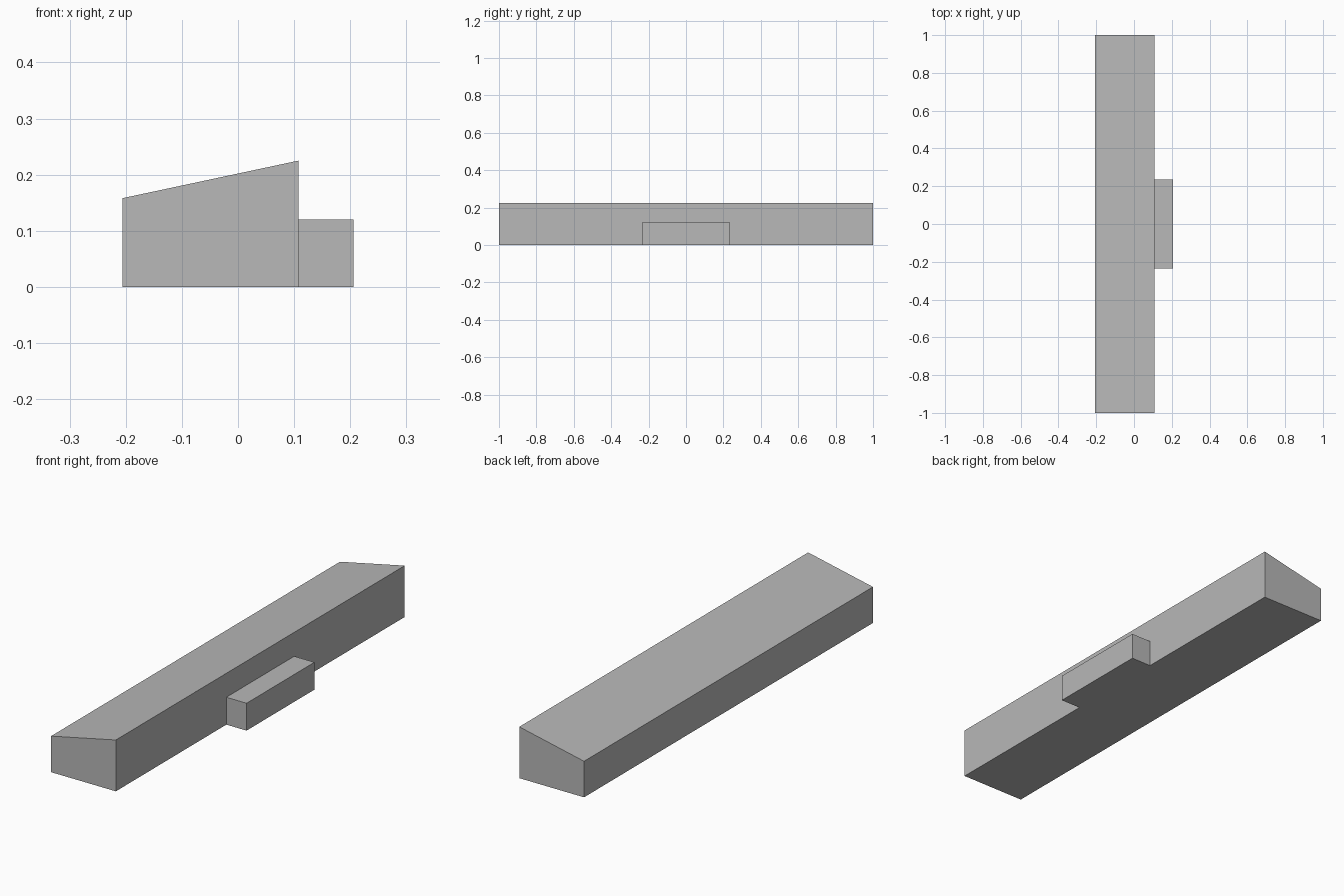
import bpy
import bmesh

cube = bpy.data.objects.get("Cube")
if cube:
    bpy.data.objects.remove(cube, do_unlink=True)

# Single plain grey
grey = bpy.data.materials.new("plain_grey")
grey.use_nodes = True
colour = (0.48, 0.48, 0.48, 1)
grey.diffuse_color = colour
grey.node_tree.nodes["Principled BSDF"].inputs["Base Color"].default_value = colour


def extruded_part(name, profile, half_length):
    """Extrude an x-z profile along y, centred on y = 0."""
    bm = bmesh.new()
    face = bm.faces.new([bm.verts.new((x, -half_length, z)) for x, z in profile])
    result = bmesh.ops.extrude_face_region(bm, geom=[face])
    moved = [v for v in result["geom"] if isinstance(v, bmesh.types.BMVert)]
    bmesh.ops.translate(bm, verts=moved, vec=(0, 2 * half_length, 0))
    bmesh.ops.recalc_face_normals(bm, faces=bm.faces)
    mesh = bpy.data.meshes.new(name)
    bm.to_mesh(mesh)
    bm.free()
    mesh.materials.append(grey)
    obj = bpy.data.objects.new(name, mesh)
    bpy.context.collection.objects.link(obj)
    return obj


left, wall, right = -0.206, 0.108, 0.206

# Long body with a sloping top
extruded_part("sloped_body", [(left, 0), (wall, 0), (wall, 0.225), (left, 0.158)], 1.0)

# Low step against the tall side
extruded_part("side_step", [(wall, 0), (right, 0), (right, 0.12), (wall, 0.12)], 0.235)
